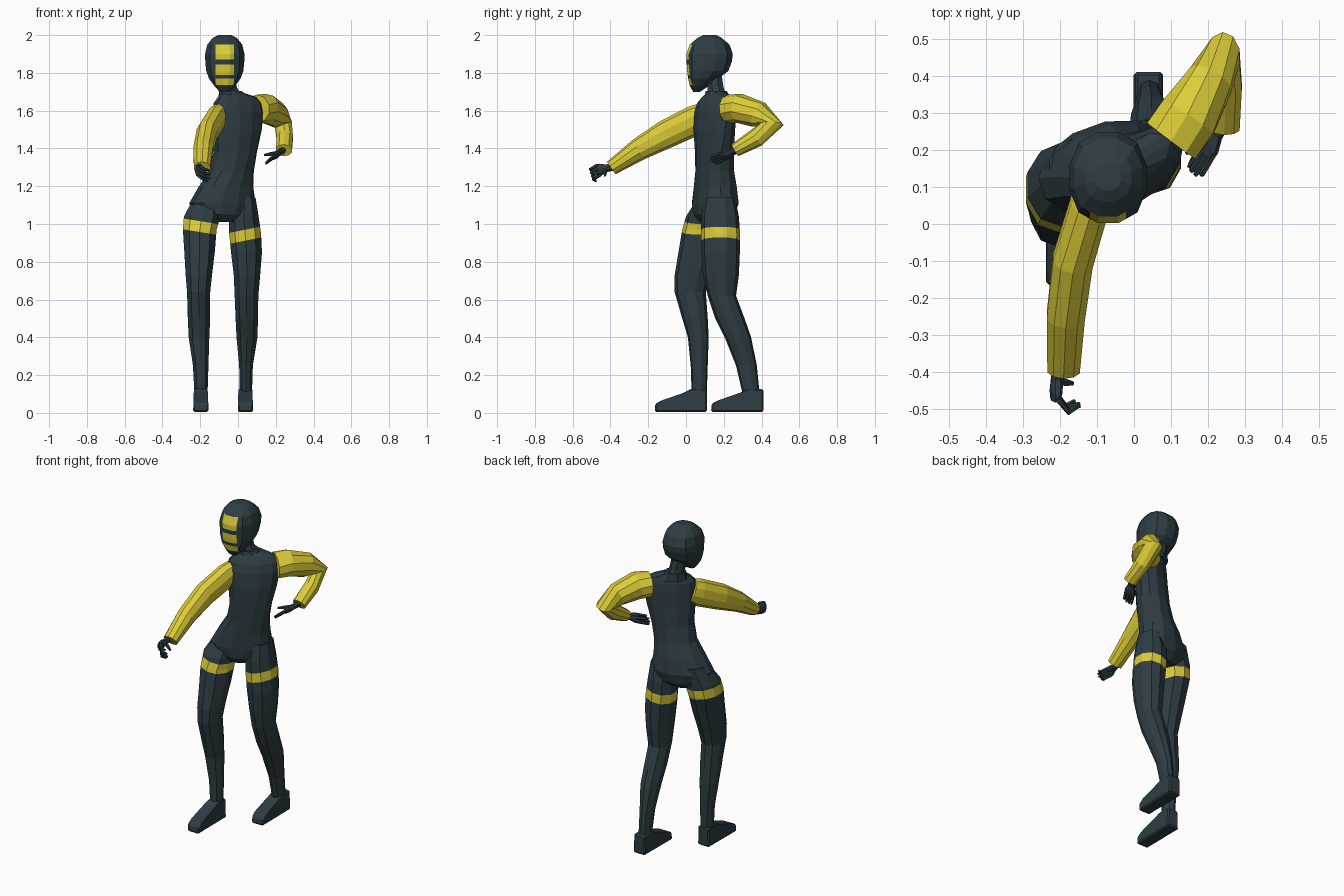
import bpy, bmesh, math
from mathutils import Vector as V

if "Cube" in bpy.data.objects:
    bpy.data.objects.remove(bpy.data.objects["Cube"])


def material(name, rgb):
    m = bpy.data.materials.new(name)
    m.diffuse_color = (*rgb, 1)
    m.use_nodes = True
    m.node_tree.nodes["Principled BSDF"].inputs["Base Color"].default_value = m.diffuse_color
    return m


SLATE = material("dark slate", (0.027, 0.047, 0.056))
YELLOW = material("yellow", (0.72, 0.61, 0.04))


def finish(bm, name, mats):
    bmesh.ops.recalc_face_normals(bm, faces=bm.faces)
    me = bpy.data.meshes.new(name)
    bm.to_mesh(me)
    bm.free()
    for m in mats:
        me.materials.append(m)
    ob = bpy.data.objects.new(name, me)
    bpy.context.collection.objects.link(ob)
    return ob


def loft(rings, n, power=2.0):
    """Skin over rings given as (centre, u half-axis, v half-axis)."""
    bm = bmesh.new()
    loops = []
    for c, u, v in rings:
        loop = []
        for i in range(n):
            t = 2 * math.pi * (i + 0.5) / n
            co, si = math.cos(t), math.sin(t)
            k = (abs(co) ** power + abs(si) ** power) ** (-1 / power)
            loop.append(bm.verts.new(c + u * co * k + v * si * k))
        loops.append(loop)
    for a, b in zip(loops, loops[1:]):
        for i in range(n):
            j = (i + 1) % n
            bm.faces.new((a[i], a[j], b[j], b[i]))
    bm.faces.new(loops[0])
    bm.faces.new(loops[-1])
    bmesh.ops.recalc_face_normals(bm, faces=bm.faces)
    return bm


def level(x, y, z, a, b, deg=0):
    """Horizontal ring turned about z."""
    r = math.radians(deg)
    return (V((x, y, z)), V((math.cos(r), math.sin(r), 0)) * a,
            V((-math.sin(r), math.cos(r), 0)) * b)


def path_rings(pts, ref=V((1, 0, 0))):
    """Rings square to a path of (x, y, z, side radius, other radius)."""
    ps = [V(p[:3]) for p in pts]
    out = []
    for i, p in enumerate(ps):
        t = V((0, 0, 0))
        if i > 0:
            t += (p - ps[i - 1]).normalized()
        if i < len(ps) - 1:
            t += (ps[i + 1] - p).normalized()
        t.normalize()
        u = (ref - t * ref.dot(t)).normalized()
        out.append((p, u * pts[i][3], t.cross(u) * pts[i][4]))
    return out


def cut(bm, co, no):
    bmesh.ops.bisect_plane(bm, geom=bm.verts[:] + bm.edges[:] + bm.faces[:],
                           plane_co=co, plane_no=no)


# torso, hips turned about 20 degrees and shoulders about 34
torso = [(-.085, .145, 1.01, .07, .07, 20), (-.085, .15, 1.05, .15, .105, 20),
         (-.083, .155, 1.11, .18, .115, 20), (-.063, .155, 1.2, .147, .108, 22),
         (-.035, .152, 1.28, .122, .098, 25), (-.015, .15, 1.38, .122, .092, 30),
         (-.003, .15, 1.5, .142, .088, 33), (.0, .155, 1.59, .152, .08, 34),
         (-.002, .16, 1.64, .145, .07, 34), (-.005, .165, 1.672, .115, .055, 34),
         (-.03, .165, 1.695, .062, .05, 25)]
finish(loft([level(*r) for r in torso], 12, 2.2), "torso", [SLATE])

# neck and low collar
finish(loft([level(-.03, .168, 1.66, .055, .052), level(-.05, .155, 1.73, .046, .046),
             level(-.065, .14, 1.81, .05, .05)], 8), "neck", [SLATE])
finish(loft([level(-.025, .165, 1.66, .085, .065, 30),
             level(-.04, .16, 1.705, .06, .056, 20)], 8), "collar", [SLATE])

# hooded head: z, front y, back y, half width
head = [(1.70, .038, .075, .028), (1.73, .02, .12, .055), (1.77, .01, .172, .085),
        (1.81, .004, .226, .1), (1.86, .001, .245, .105), (1.9, .0, .25, .106),
        (1.95, .018, .232, .094), (1.985, .06, .19, .065), (2.0, .09, .16, .035)]
bm = loft([level(-.07, (f + b) / 2, z, a, (b - f) / 2) for z, f, b, a in head], 12, 2.4)
# yellow face panels cut into the hood
panels = [(1.735, 1.77), (1.79, 1.845), (1.87, 1.95)]
for lo, hi in panels:
    cut(bm, (0, 0, lo), (0, 0, 1))
    cut(bm, (0, 0, hi), (0, 0, 1))
for x in (-.119, -.021):
    cut(bm, (x, 0, 0), (1, 0, 0))
for f in bm.faces:
    c = f.calc_center_median()
    if abs(c.x + .07) < .049 and c.y < .05 and f.normal.y < -.4:
        f.material_index = int(any(lo < c.z < hi for lo, hi in panels))
finish(bm, "hooded_head", [SLATE, YELLOW])

# legs as z, x range, y range; each with a tilted thigh band
right_leg = [(1.15, -.23, -.1, .07, .23), (1.04, -.29, -.09, .0, .215),
             (.97, -.295, -.11, -.02, .205), (.85, -.287, -.12, -.04, .17),
             (.73, -.28, -.135, -.06, .13), (.64, -.272, -.145, -.06, .105),
             (.5, -.268, -.145, -.02, .115), (.4, -.263, -.15, .01, .12),
             (.25, -.24, -.155, .025, .115), (.1, -.232, -.16, .03, .11),
             (.04, -.23, -.162, .03, .11)]
left_leg = [(1.14, -.02, .095, .1, .26), (1.04, -.05, .112, .08, .28),
            (.95, -.05, .125, .08, .286), (.85, -.04, .13, .08, .285),
            (.73, -.025, .12, .09, .28), (.62, -.02, .11, .115, .265),
            (.5, -.015, .108, .155, .31), (.4, -.01, .105, .205, .345),
            (.25, .005, .08, .265, .375), (.1, .008, .075, .3, .39),
            (.04, .008, .075, .305, .395)]
for side, leg, xm, slope, zlo, zhi in (("right", right_leg, -.2, -.16, .957, 1.015),
                                       ("left", left_leg, .04, .2, .912, .97)):
    bm = loft([level((x0 + x1) / 2, (y0 + y1) / 2, z, (x1 - x0) / 2, (y1 - y0) / 2)
               for z, x0, x1, y0, y1 in leg], 10, 2.2)
    for z in (zlo, zhi):
        cut(bm, (xm, 0, z), V((-slope, 0, 1)).normalized())
    for f in bm.faces:
        c = f.calc_center_bounds()
        f.material_index = int(zlo < c.z - slope * (c.x - xm) < zhi)
    finish(bm, side + "_leg", [SLATE, YELLOW])

# shoes: side profile from the heel, tapered across the top
profile = [(0, .006), (-.277, .004), (-.275, .048), (-.24, .066), (-.12, .108),
           (-.08, .13), (0, .125)]
for side, x, heel in (("right", -.197, .112), ("left", .039, .41)):
    bm = bmesh.new()
    rows = [[bm.verts.new((x + s * (.04 - .05 * max(z - .05, 0)), heel + y, z))
             for y, z in profile] for s in (-1, 1)]
    bm.faces.new(rows[0])
    bm.faces.new(rows[1])
    n = len(profile)
    for i in range(n):
        j = (i + 1) % n
        bm.faces.new((rows[0][i], rows[0][j], rows[1][j], rows[1][i]))
    bmesh.ops.bevel(bm, geom=bm.edges[:], offset=.008, segments=1, affect='EDGES')
    finish(bm, side + "_shoe", [SLATE])

# sleeves
right_sleeve = [(-.1, .1, 1.575, .05, .07), (-.12, .05, 1.55, .055, .08),
                (-.165, -.1, 1.478, .057, .076), (-.184, -.25, 1.395, .054, .06),
                (-.19, -.395, 1.297, .046, .04)]
left_sleeve = [(.1, .225, 1.61, .085, .075), (.145, .285, 1.612, .085, .078),
               (.205, .385, 1.578, .065, .072), (.24, .452, 1.525, .05, .066),
               (.248, .37, 1.455, .045, .05), (.243, .258, 1.39, .044, .036)]
finish(loft(path_rings(right_sleeve), 10), "right_sleeve", [YELLOW])
finish(loft(path_rings(left_sleeve), 10), "left_sleeve", [YELLOW])


# hands: wrist and palm, four bent fingers and a thumb
def hand(side, wrist, knuckle, tip, spread, thumb):
    w, k, t, s = V(wrist), V(knuckle), V(tip), V(spread)
    ref = s.normalized()
    rows = [(*w, .022, .02), (*w.lerp(k, .4), .021, .017),
            (*w.lerp(k, .75), .034, .017), (*k, .033, .013)]
    finish(loft(path_rings(rows, ref), 8), side + "_palm", [SLATE])
    for i in range(4):
        o = s * (i - 1.5) / 1.5
        bend = k.lerp(t, .5) + (k - w) * .2
        end = k.lerp(t, (.85, 1, .97, .8)[i])
        pts = [(*(k - (k - w) * .15 + o), .009, .009), (*(bend + o), .009, .009),
               (*(end + o * 1.1), .006, .006)]
        finish(loft(path_rings(pts, ref), 5), f"{side}_finger_{i + 1}", [SLATE])
    a, b = w.lerp(k, .45), V(thumb)
    pts = [(*a, .012, .012), (*a.lerp(b, .6), .01, .01), (*b, .006, .006)]
    finish(loft(path_rings(pts, ref), 5), side + "_thumb", [SLATE])


hand("right", (-.205, -.385, 1.303), (-.212, -.475, 1.283), (-.145, -.488, 1.25),
     (.004, -.008, .026), (-.165, -.43, 1.255))
hand("left", (.24, .275, 1.395), (.193, .19, 1.357), (.158, .135, 1.335),
     (-.017, .012, -.016), (.14, .19, 1.365))
